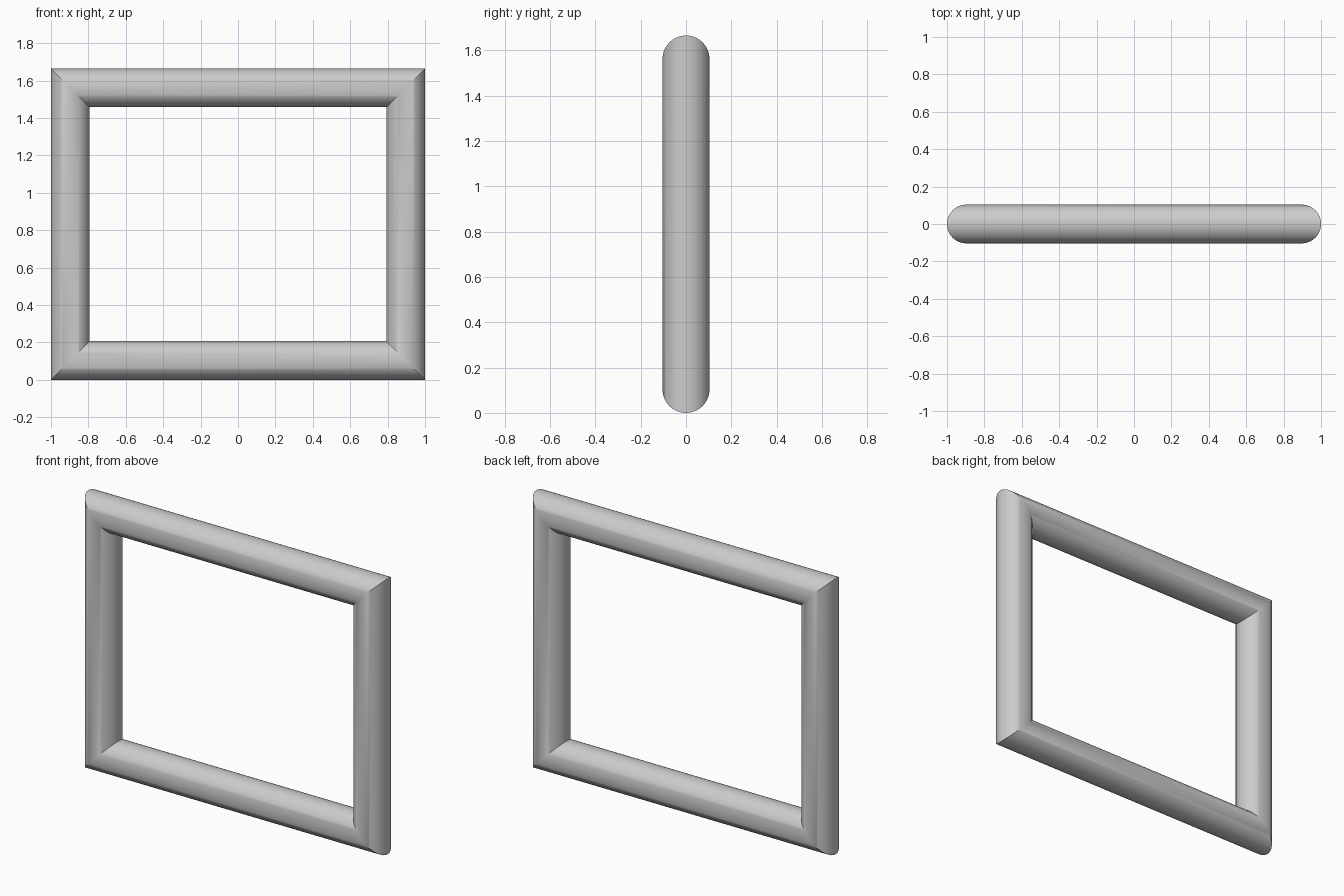
import bpy
import bmesh
from math import cos, sin, pi, radians

cube = bpy.data.objects.get("Cube")
if cube:
    bpy.data.objects.remove(cube, do_unlink=True)

WIDTH, HEIGHT, RADIUS, SIDES = 2.0, 1.665, 0.1035, 64

# Plain grey material
grey = bpy.data.materials.new("plain_grey")
grey.use_nodes = True
colour = (0.6, 0.6, 0.6, 1)
grey.diffuse_color = colour
grey.node_tree.nodes["Principled BSDF"].inputs["Base Color"].default_value = colour


def mitre_ring(bm, sx, sz):
    """Diagonal cross-section of the round rail at one corner."""
    ring = []
    for i in range(SIDES):
        a = 2 * pi * i / SIDES
        out = RADIUS * (cos(a) - 1)
        x = sx * (WIDTH / 2 + out)
        z = HEIGHT / 2 + sz * (HEIGHT / 2 + out)
        ring.append(bm.verts.new((x, RADIUS * sin(a), z)))
    return ring


# Rectangular frame of four round rails with mitred corners
bm = bmesh.new()
rings = [mitre_ring(bm, sx, sz) for sx, sz in ((-1, -1), (1, -1), (1, 1), (-1, 1))]
for k in range(4):
    start, end = rings[k], rings[(k + 1) % 4]
    for i in range(SIDES):
        j = (i + 1) % SIDES
        bm.faces.new((start[i], end[i], end[j], start[j]))
bmesh.ops.recalc_face_normals(bm, faces=bm.faces)
mesh = bpy.data.meshes.new("round_rail_frame")
bm.to_mesh(mesh)
bm.free()
mesh.materials.append(grey)

frame = bpy.data.objects.new("round_rail_frame", mesh)
bpy.context.collection.objects.link(frame)
bpy.ops.object.select_all(action="DESELECT")
frame.select_set(True)
bpy.context.view_layer.objects.active = frame
bpy.ops.object.shade_smooth_by_angle(angle=radians(30))
